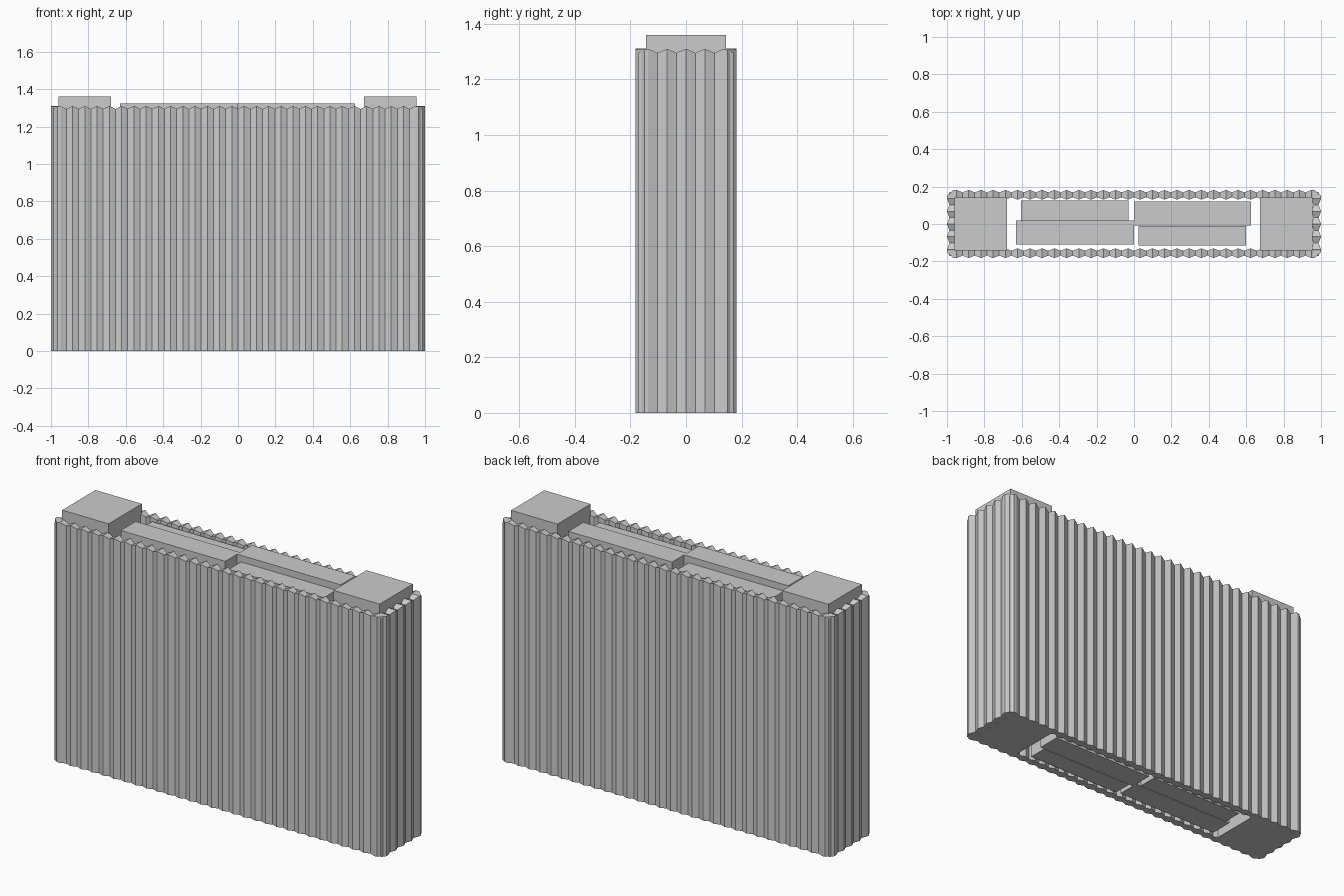
import bpy, bmesh

if "Cube" in bpy.data.objects:
    bpy.data.objects.remove(bpy.data.objects["Cube"])

RIDGE, VALLEY = 1.31, 1.295
PITCH = 0.0655


def prism(bm, outline):
    """Upright column; outline is a list of (x, y, top height)."""
    low = [bm.verts.new((x, y, 0)) for x, y, z in outline]
    high = [bm.verts.new(p) for p in outline]
    n = len(outline)
    bm.faces.new(low[::-1])
    for i in range(n):
        j = (i + 1) % n
        bm.faces.new((low[i], low[j], high[j], high[i]))
    if n == 6:  # roof-shaped top, ridge across the wall
        bm.faces.new(high[:4])
        bm.faces.new((high[3], high[4], high[5], high[0]))
    else:
        bm.faces.new(high)


def finish(name, bm):
    bmesh.ops.recalc_face_normals(bm, faces=bm.faces)
    mesh = bpy.data.meshes.new(name)
    bm.to_mesh(mesh)
    bm.free()
    ob = bpy.data.objects.new(name, mesh)
    bpy.context.collection.objects.link(ob)


def block(name, x0, x1, y0, y1, top):
    bm = bmesh.new()
    prism(bm, [(x0, y0, top), (x1, y0, top), (x1, y1, top), (x0, y1, top)])
    finish(name, bm)


def post_row(name, count, pitch, mid, along_x):
    """Row of six-sided posts sharing their narrow sides."""
    bm = bmesh.new()
    w = pitch / 2
    for i in range(count):
        c = (i - (count - 1) / 2) * pitch
        pts = [(0, -0.026, RIDGE), (w, -0.013, VALLEY), (w, 0.013, VALLEY),
               (0, 0.026, RIDGE), (-w, 0.013, VALLEY), (-w, -0.013, VALLEY)]
        prism(bm, [(c + u, mid + v, z) if along_x else (mid + v, c + u, z)
                   for u, v, z in pts])
    finish(name, bm)


# Corrugated outer walls
for s, side in ((-1, "front"), (1, "back")):
    post_row(side + "_wall", 30, PITCH, s * 0.156, True)
for s, side in ((-1, "left"), (1, "right")):
    post_row(side + "_wall", 5, 0.068, s * 0.974, False)

# Chamfered corner posts
for sx in (-1, 1):
    for sy in (-1, 1):
        bm = bmesh.new()
        prism(bm, [(sx * x, sy * y, RIDGE - 0.003) for x, y in
                   ((0.95, 0.13), (0.95, 0.182), (0.966, 0.182),
                    (1.0, 0.15), (1.0, 0.136))])
        finish("corner_post", bm)

# End towers
block("left_tower", -0.96, -0.68, -0.143, 0.143, 1.36)
block("right_tower", 0.675, 0.955, -0.143, 0.143, 1.36)

# Inner slabs, full height
block("back_left_slab", -0.605, -0.03, 0.02, 0.125, 1.29)
block("front_left_slab", -0.63, 0.0, -0.11, 0.018, 1.325)
block("back_right_slab", 0.0, 0.625, -0.008, 0.12, 1.325)
block("front_right_slab", 0.025, 0.6, -0.115, -0.01, 1.29)
